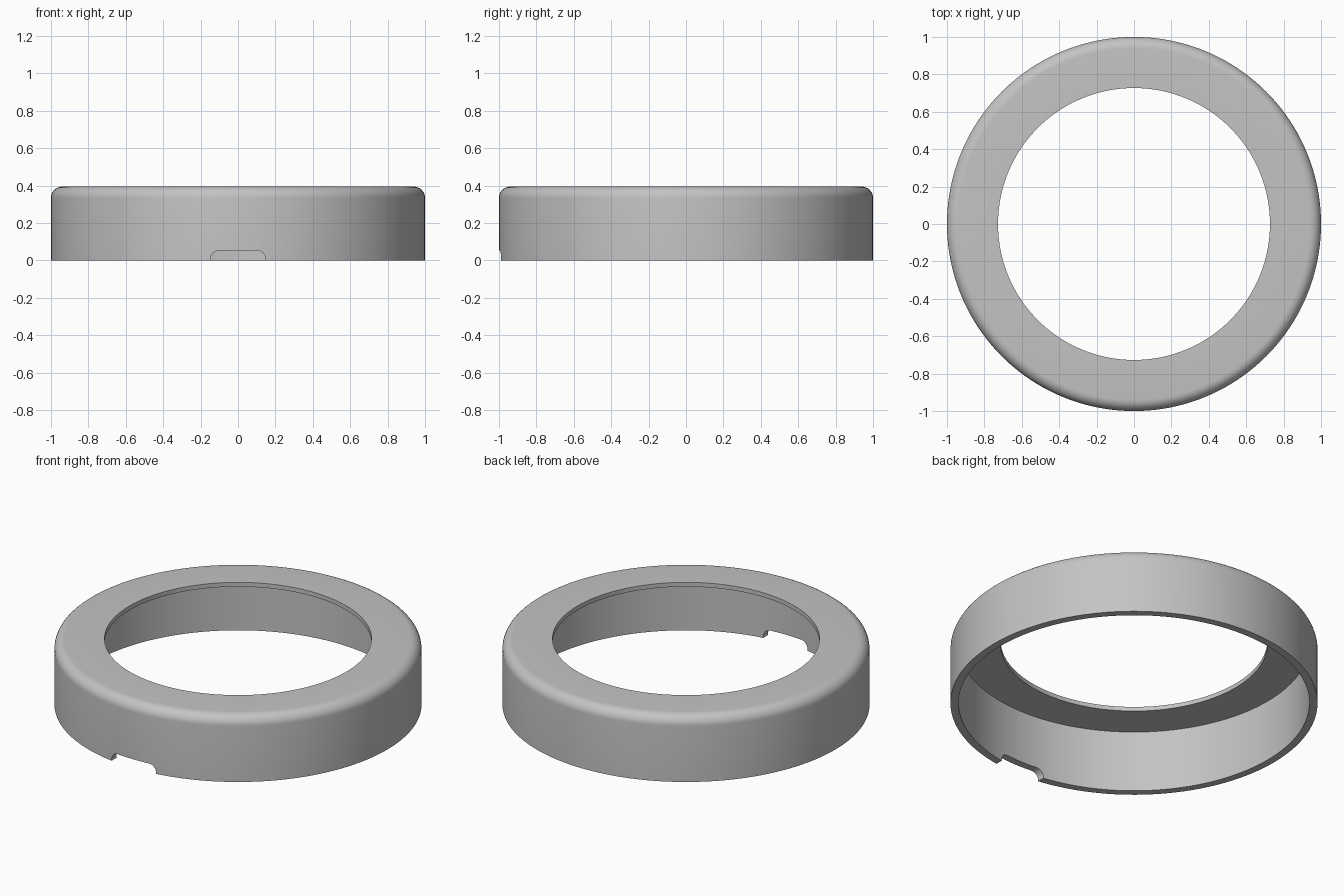
import bpy, bmesh, math

if "Cube" in bpy.data.objects:
    bpy.data.objects.remove(bpy.data.objects["Cube"])

R, H = 1.0, 0.395          # outer radius, height
HOLE, WALL, CEIL = 0.727, 0.956, 0.369
FILLET, SEG = 0.06, 160

grey = bpy.data.materials.new("neutral grey")
grey.diffuse_color = (0.55, 0.55, 0.55, 1)
grey.use_nodes = True
grey.node_tree.nodes["Principled BSDF"].inputs["Base Color"].default_value = grey.diffuse_color


def make_object(name, bm):
    bmesh.ops.recalc_face_normals(bm, faces=bm.faces)
    mesh = bpy.data.meshes.new(name)
    bm.to_mesh(mesh)
    bm.free()
    ob = bpy.data.objects.new(name, mesh)
    bpy.context.collection.objects.link(ob)
    mesh.materials.append(grey)
    return ob


def arc(cx, cy, r, a0, a1, n=8):
    return [(cx + r * math.cos(math.radians(a0 + (a1 - a0) * i / n)),
             cy + r * math.sin(math.radians(a0 + (a1 - a0) * i / n))) for i in range(n + 1)]


# Ring cover: L-shaped section revolved around z
section = [(WALL, 0), (R, 0)] + arc(R - FILLET, H - FILLET, FILLET, 0, 90)
section += [(HOLE, H), (HOLE, CEIL), (WALL, CEIL)]
bm = bmesh.new()
rings = []
for s in range(SEG):
    a = 2 * math.pi * s / SEG
    rings.append([bm.verts.new((r * math.cos(a), r * math.sin(a), z)) for r, z in section])
n = len(section)
for s in range(SEG):
    p, q = rings[s], rings[(s + 1) % SEG]
    for i in range(n):
        j = (i + 1) % n
        bm.faces.new((p[i], q[i], q[j], p[j]))
ring = make_object("ring_cover", bm)

# Notch cutter: rounded slot through the front wall
W, T, NR = 0.148, 0.053, 0.046
outline = [(-W, -0.05), (W, -0.05)] + arc(W - NR, T - NR, NR, 0, 90) + arc(NR - W, T - NR, NR, 90, 180)
bm = bmesh.new()
face = bm.faces.new([bm.verts.new((x, -1.1, z)) for x, z in outline])
ext = bmesh.ops.extrude_face_region(bm, geom=[face])
bmesh.ops.translate(bm, vec=(0, 0.3, 0), verts=[v for v in ext["geom"] if isinstance(v, bmesh.types.BMVert)])
cutter = make_object("notch_cutter", bm)
cutter.hide_render = True

# Cut the notch, then drop the cutter
cut = ring.modifiers.new("notch", 'BOOLEAN')
cut.operation = 'DIFFERENCE'
cut.solver = 'EXACT'
cut.object = cutter
bpy.context.view_layer.objects.active = ring
for ob in bpy.context.selected_objects:
    ob.select_set(False)
ring.select_set(True)
bpy.ops.object.modifier_apply(modifier="notch")
bpy.data.objects.remove(cutter)
bpy.ops.object.shade_smooth_by_angle(angle=math.radians(30))
